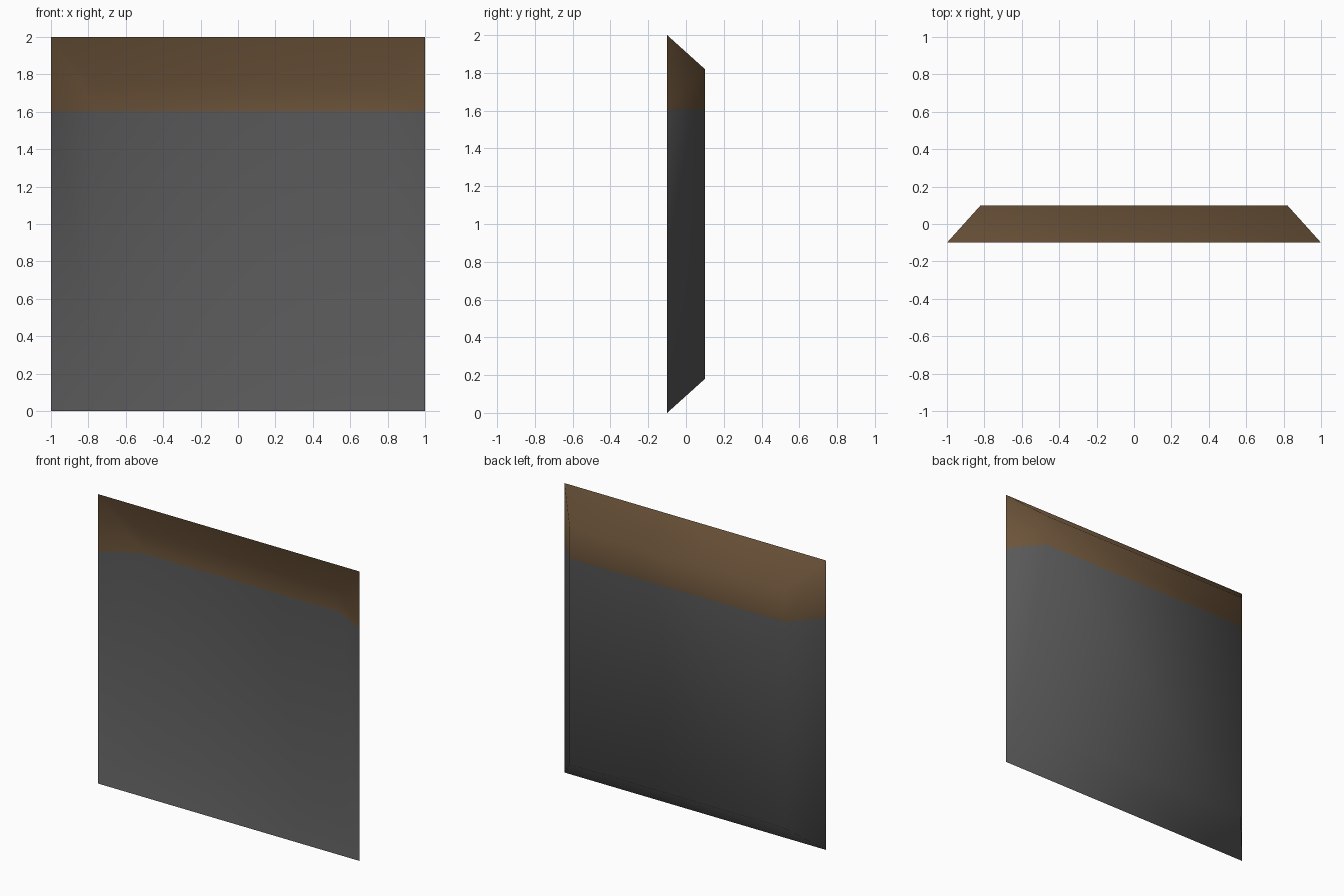
import bpy
import bmesh
import math

cube = bpy.data.objects.get("Cube")
if cube:
    bpy.data.objects.remove(cube, do_unlink=True)


def make_material(name, rgb):
    mat = bpy.data.materials.new(name)
    mat.use_nodes = True
    color = (*rgb, 1.0)
    mat.diffuse_color = color
    mat.node_tree.nodes["Principled BSDF"].inputs["Base Color"].default_value = color
    return mat


def square_ring(bm, half, y):
    """Upright square of vertices centred at z = 1."""
    corners = ((-1, -1), (1, -1), (1, 1), (-1, 1))
    return [bm.verts.new((half * sx, y, 1 + half * sz)) for sx, sz in corners]


def bridge(bm, a, b):
    for i in range(4):
        j = (i + 1) % 4
        bm.faces.new((a[i], a[j], b[j], b[i]))


# Shallow square tray: knife-edged front rim, sloped walls, flat floor and back
bm = bmesh.new()
rim = square_ring(bm, 1.0, -0.1)
back = square_ring(bm, 0.82, 0.1)
floor = square_ring(bm, 0.75, 0.035)
bridge(bm, rim, back)
bridge(bm, rim, floor)
bm.faces.new(back)
bm.faces.new(floor)

# Cut the line where the top colour band begins
band_z = 1.605
bmesh.ops.bisect_plane(bm, geom=bm.verts[:] + bm.edges[:] + bm.faces[:],
                       plane_co=(0, 0, band_z), plane_no=(0, 0, 1))
bmesh.ops.recalc_face_normals(bm, faces=bm.faces)
for face in bm.faces:
    face.material_index = int(face.calc_center_median().z > band_z)

mesh = bpy.data.meshes.new("tray_panel")
bm.to_mesh(mesh)
bm.free()
mesh.materials.append(make_material("dark_grey", (0.098, 0.098, 0.098)))
mesh.materials.append(make_material("brown", (0.15, 0.088, 0.042)))
panel = bpy.data.objects.new("tray_panel", mesh)
bpy.context.collection.objects.link(panel)

# Soft wall corners, crisp rim
bpy.ops.object.select_all(action="DESELECT")
panel.select_set(True)
bpy.context.view_layer.objects.active = panel
bpy.ops.object.shade_smooth_by_angle(angle=math.radians(75))
